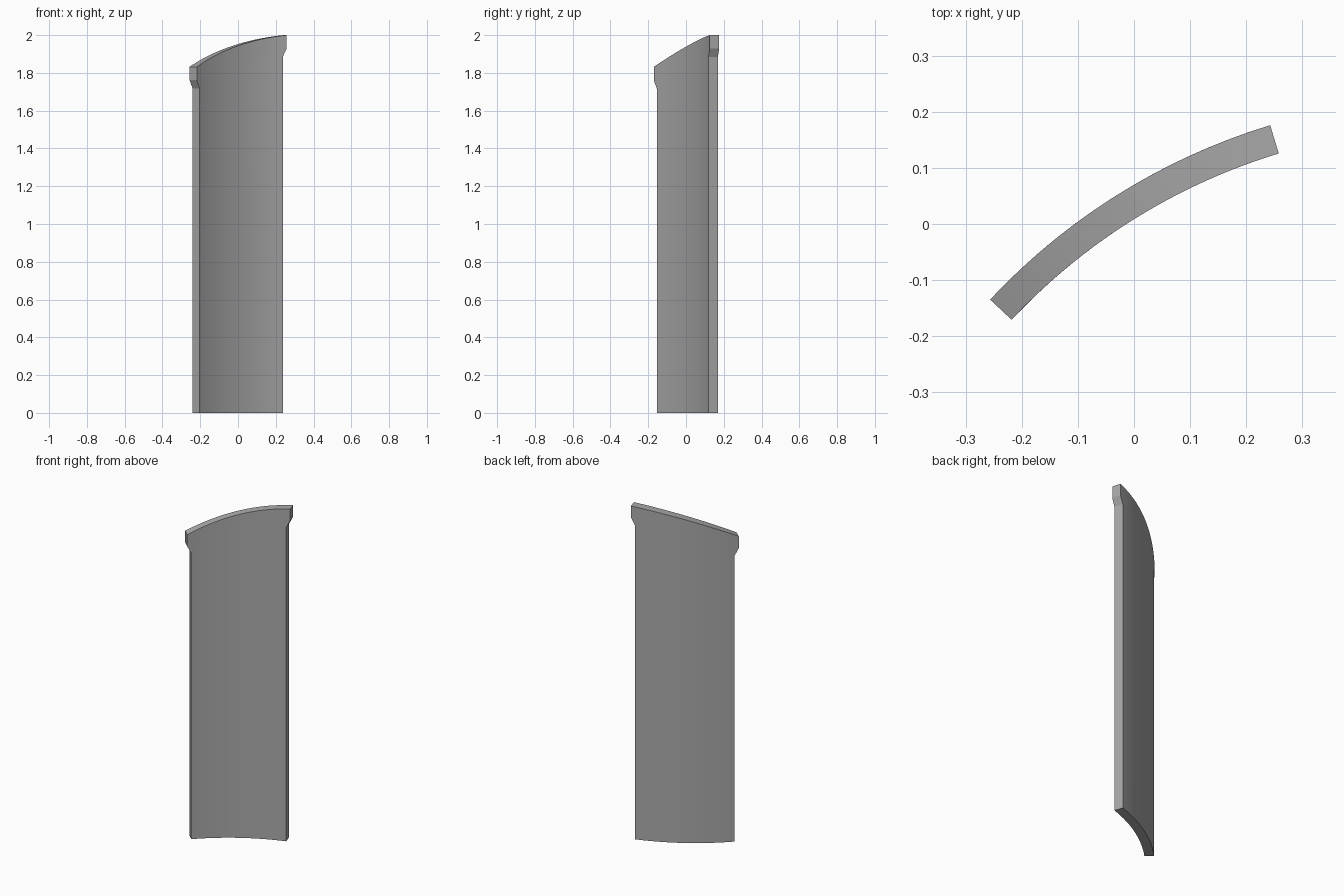
import bpy, bmesh
from math import sin, cos, radians

cube = bpy.data.objects.get("Cube")
if cube:
    bpy.data.objects.remove(cube, do_unlink=True)

# Curved panel: a slice of a hollow cylinder with a sloping, flared top
CENTRE_X, CENTRE_Y = 0.573, -0.911
OUTER, THICK = 1.136, 0.0525
START, END = 46.9, 16.9      # degrees away from +y, left to right
INSET = 1.17                 # how far the body ends sit in from the rim
SEGMENTS = 24


def top_height(t):
    return 1.832 + 0.168 * (t + 0.66 * t * (1 - t))


def point(radius, t, row):
    inset = INSET if row < 2 else 0
    a = radians((START - inset) * (1 - t) + (END + inset) * t)
    z = 0 if row == 0 else top_height(t) - (0, 0.115, 0.07, 0)[row]
    return (CENTRE_X - radius * sin(a), CENTRE_Y + radius * cos(a), z)


bm = bmesh.new()
# Each row is a closed loop: along the outer arc, then back along the inner one
steps = [i / SEGMENTS for i in range(SEGMENTS + 1)]
outline = [(OUTER, t) for t in steps] + [(OUTER - THICK, t) for t in reversed(steps)]
rows = [[bm.verts.new(point(r, t, row)) for r, t in outline] for row in range(4)]
n = len(outline)
for low, high in zip(rows, rows[1:]):
    for i in range(n):
        j = (i + 1) % n
        bm.faces.new((low[i], low[j], high[j], high[i]))
# Top and bottom strips
for loop in (rows[0], rows[-1]):
    for i in range(SEGMENTS):
        bm.faces.new((loop[i], loop[i + 1], loop[n - 2 - i], loop[n - 1 - i]))
bmesh.ops.recalc_face_normals(bm, faces=bm.faces)

mesh = bpy.data.meshes.new("curved_panel")
bm.to_mesh(mesh)
bm.free()
panel = bpy.data.objects.new("curved_panel", mesh)
bpy.context.collection.objects.link(panel)

# Plain grey finish
grey = bpy.data.materials.new("grey")
grey.use_nodes = True
colour = (0.4, 0.4, 0.4, 1)
grey.diffuse_color = colour
grey.node_tree.nodes["Principled BSDF"].inputs["Base Color"].default_value = colour
mesh.materials.append(grey)

bpy.ops.object.select_all(action="DESELECT")
panel.select_set(True)
bpy.context.view_layer.objects.active = panel
bpy.ops.object.shade_smooth_by_angle(angle=radians(20))
